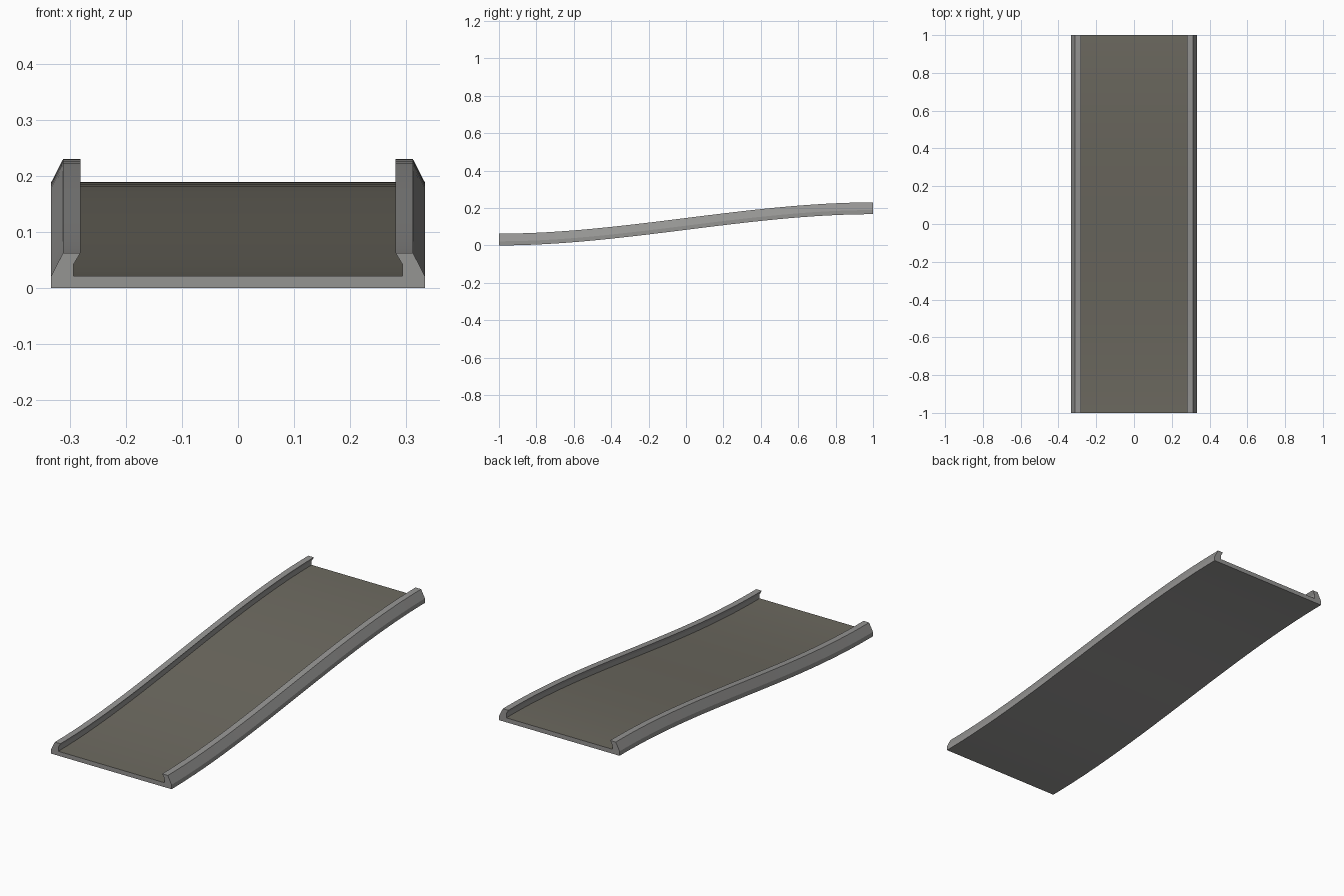
import bpy, bmesh

if "Cube" in bpy.data.objects:
    bpy.data.objects.remove(bpy.data.objects["Cube"])

def material(name, rgb):
    m = bpy.data.materials.new(name)
    m.diffuse_color = (*rgb, 1)
    m.use_nodes = True
    m.node_tree.nodes["Principled BSDF"].inputs["Base Color"].default_value = m.diffuse_color
    return m

metal = material("grey metal", (0.30, 0.297, 0.29))
deck = material("brown grey deck", (0.152, 0.143, 0.117))

RISE, SEGS = 0.167, 32

# half cross-section: underside edge, outer wall, bevel, rail top, undercut lip, deck edge
half = [(0.333, 0.0), (0.333, 0.022), (0.312, 0.063),
        (0.281, 0.063), (0.293, 0.043), (0.293, 0.022)]
profile = half + [(-x, z) for x, z in reversed(half)]
DECK_EDGE = len(half) - 1
n = len(profile)

bm = bmesh.new()

# sweep the section along an S-shaped slope
rings = []
for i in range(SEGS + 1):
    t = i / SEGS
    lift = RISE * t * t * (3 - 2 * t)
    rings.append([bm.verts.new((x, 2 * t - 1, z + lift)) for x, z in profile])
for a, b in zip(rings, rings[1:]):
    for k in range(n):
        j = (k + 1) % n
        f = bm.faces.new((a[k], a[j], b[j], b[k]))
        f.material_index = 1 if k == DECK_EDGE else 0

# end caps
bm.faces.new(rings[0])
bm.faces.new(rings[-1])
bmesh.ops.recalc_face_normals(bm, faces=bm.faces[:])

mesh = bpy.data.meshes.new("sloped_channel")
bm.to_mesh(mesh)
bm.free()
mesh.materials.append(metal)
mesh.materials.append(deck)
obj = bpy.data.objects.new("sloped_channel", mesh)
bpy.context.collection.objects.link(obj)

# smooth along the slope, crisp at the rail edges
bpy.context.view_layer.objects.active = obj
obj.select_set(True)
bpy.ops.object.shade_smooth_by_angle(angle=0.35)
